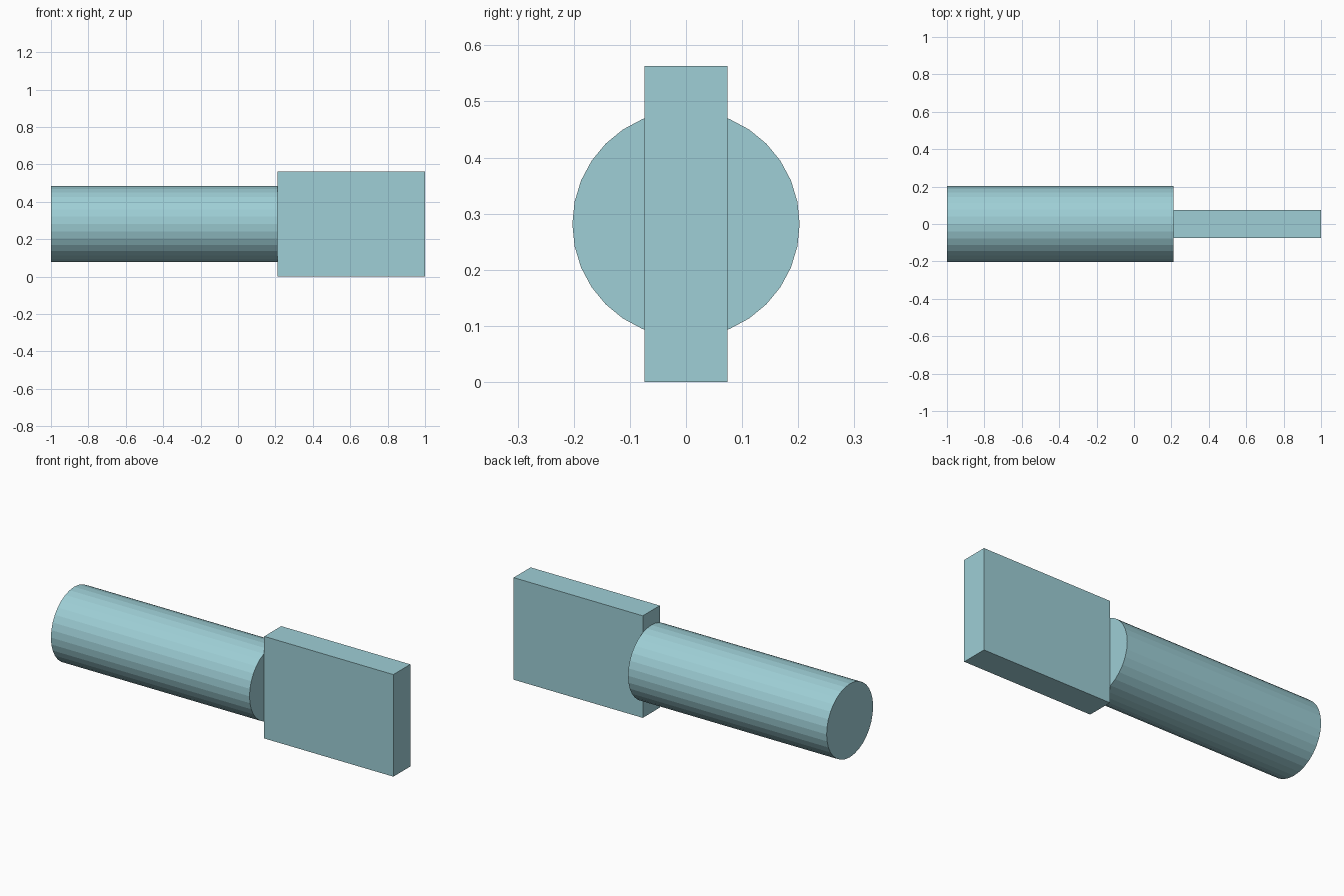
import bpy
import math

if "Cube" in bpy.data.objects:
    bpy.data.objects.remove(bpy.data.objects["Cube"])

mat = bpy.data.materials.new("pale teal")
mat.diffuse_color = (0.342, 0.62, 0.67, 1)
mat.use_nodes = True
mat.node_tree.nodes["Principled BSDF"].inputs["Base Color"].default_value = mat.diffuse_color

JOINT_X = 0.212   # where the handle meets the blade
HEIGHT = 0.563    # blade height
MID_Z = HEIGHT / 2


def finish(name):
    obj = bpy.context.object
    obj.name = name
    obj.data.materials.append(mat)
    return obj


# Round handle: 32 flat sides, lying along x
bpy.ops.mesh.primitive_cylinder_add(
    vertices=32, radius=0.2025, depth=JOINT_X + 1,
    location=((JOINT_X - 1) / 2, 0, MID_Z), rotation=(0, math.pi / 2, 0))
finish("handle")

# Flat upright blade
bpy.ops.mesh.primitive_cube_add(size=1, location=((JOINT_X + 1) / 2, 0, MID_Z))
blade = finish("blade")
blade.scale = (1 - JOINT_X, 0.148, HEIGHT)
bpy.ops.object.transform_apply(location=False, rotation=False, scale=True)
